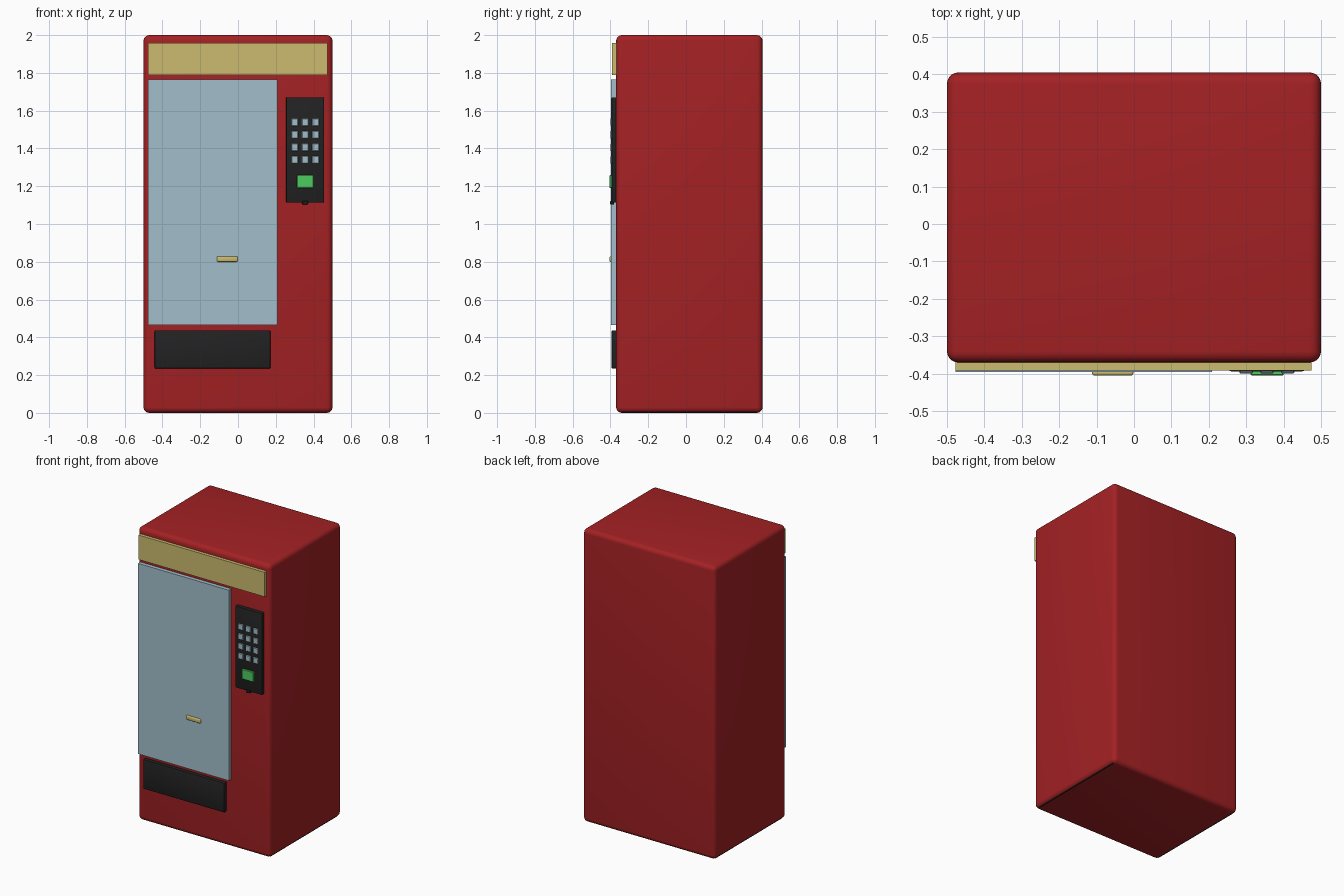
import bpy

if "Cube" in bpy.data.objects:
    bpy.data.objects.remove(bpy.data.objects["Cube"])


def lin(c):
    c /= 255
    return c / 12.92 if c <= 0.04045 else ((c + 0.055) / 1.055) ** 2.4


def material(name, r, g, b):
    m = bpy.data.materials.new(name)
    m.diffuse_color = (lin(r), lin(g), lin(b), 1)
    m.use_nodes = True
    m.node_tree.nodes["Principled BSDF"].inputs["Base Color"].default_value = m.diffuse_color
    return m


red = material("cabinet_red", 164, 33, 36)
gold = material("pale_gold", 203, 187, 110)
glass = material("glass_blue", 162, 191, 203)
black = material("black_plastic", 34, 34, 34)
green = material("green", 76, 203, 96)


def box(name, x, y, z, mat, bevel=0.0, segments=1):
    """Box from (min, max) ranges, with optional rounded edges."""
    bpy.ops.mesh.primitive_cube_add(size=1, location=[sum(r) / 2 for r in (x, y, z)])
    o = bpy.context.object
    o.name = name
    o.scale = [r[1] - r[0] for r in (x, y, z)]
    bpy.ops.object.transform_apply(location=False, rotation=False, scale=True)
    o.data.materials.append(mat)
    if bevel:
        mod = o.modifiers.new("bevel", "BEVEL")
        mod.width = bevel
        mod.segments = segments
        bpy.ops.object.modifier_apply(modifier=mod.name)
        bpy.ops.object.shade_smooth_by_angle(angle=0.6)
    return o


# Cabinet and the black base peeking out under its rounded side edges
box("cabinet", (-0.5, 0.5), (-0.37, 0.405), (0, 2), red, 0.03, 5)
box("base", (-0.485, 0.485), (-0.34, 0.375), (0.001, 0.03), black)

# Front panels
box("sign_panel", (-0.477, 0.475), (-0.392, -0.367), (1.79, 1.957), gold)
box("display_window", (-0.477, 0.208), (-0.396, -0.367), (0.465, 1.765), glass)
box("pickup_tray", (-0.441, 0.172), (-0.394, -0.36), (0.235, 0.437), black, 0.006, 2)

# Handle on the window
box("handle", (-0.112, -0.002), (-0.405, -0.39), (0.8, 0.829), gold, 0.006, 3)

# Keypad panel with its buttons
box("keypad_panel", (0.254, 0.456), (-0.394, -0.36), (1.113, 1.671), black, 0.006, 2)
for row in range(4):
    for col in range(3):
        cx, cz = 0.3 + 0.0555 * col, 1.539 - 0.0665 * row
        box(f"key_{row}_{col}", (cx - 0.018, cx + 0.018), (-0.4, -0.385),
            (cz - 0.02, cz + 0.02), glass, 0.003, 1)
box("accept_button", (0.312, 0.4), (-0.405, -0.385), (1.19, 1.259), green, 0.003, 1)
box("coin_return", (0.34, 0.371), (-0.402, -0.38), (1.104, 1.122), black, 0.003, 1)
